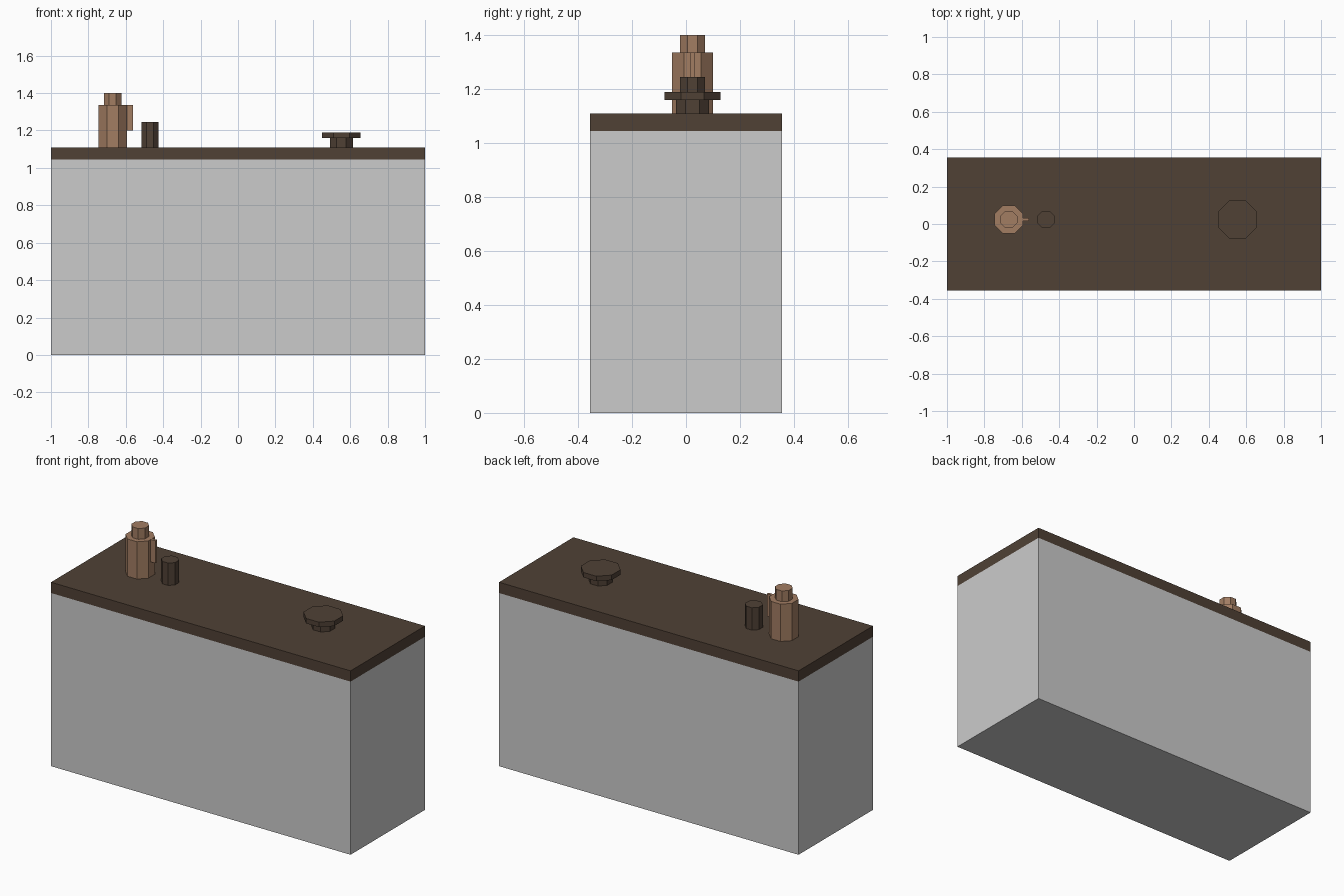
import bpy, math

if "Cube" in bpy.data.objects:
    bpy.data.objects.remove(bpy.data.objects["Cube"])


def material(name, rgb):
    m = bpy.data.materials.new(name)
    m.diffuse_color = (*rgb, 1)
    m.use_nodes = True
    m.node_tree.nodes["Principled BSDF"].inputs["Base Color"].default_value = m.diffuse_color
    return m


GREY = material("light_grey", (0.60, 0.60, 0.60))
WOOD = material("dark_wood", (0.080, 0.053, 0.036))
CLAY = material("copper_clay", (0.36, 0.205, 0.123))
TOP = 1.11   # counter surface height
ROW = 0.024  # y position shared by the tableware


def box(name, x, y, z, mat):
    """Box from (min, max) ranges."""
    r = (x, y, z)
    bpy.ops.mesh.primitive_cube_add(size=1, location=[(a + b) / 2 for a, b in r])
    o = bpy.context.object
    o.scale = [b - a for a, b in r]
    bpy.ops.object.transform_apply(location=False, rotation=False, scale=True)
    o.name = name
    o.data.materials.append(mat)


def octagon(name, x, half_width, z0, z1, mat):
    """Upright eight-sided prism with flats facing the axes."""
    bpy.ops.mesh.primitive_cylinder_add(
        vertices=8, radius=half_width / math.cos(math.pi / 8), depth=z1 - z0,
        location=(x, ROW, (z0 + z1) / 2), rotation=(0, 0, math.pi / 8))
    o = bpy.context.object
    o.name = name
    o.data.materials.append(mat)


# Counter body and slab
box("counter_body", (-1, 1), (-0.355, 0.355), (0, 1.045), GREY)
box("counter_top", (-1, 1), (-0.355, 0.355), (1.045, TOP), WOOD)

# Jug with neck and handle
octagon("jug_body", -0.67, 0.076, TOP, 1.335, CLAY)
octagon("jug_neck", -0.67, 0.046, 1.335, 1.40, CLAY)
box("jug_handle", (-0.60, -0.562), (ROW - 0.008, ROW + 0.008), (1.20, 1.335), CLAY)

# Cup
octagon("cup", -0.47, 0.046, TOP, 1.245, WOOD)

# Footed dish
octagon("dish_foot", 0.553, 0.061, TOP, 1.16, WOOD)
octagon("dish_plate", 0.553, 0.103, 1.16, 1.19, WOOD)
